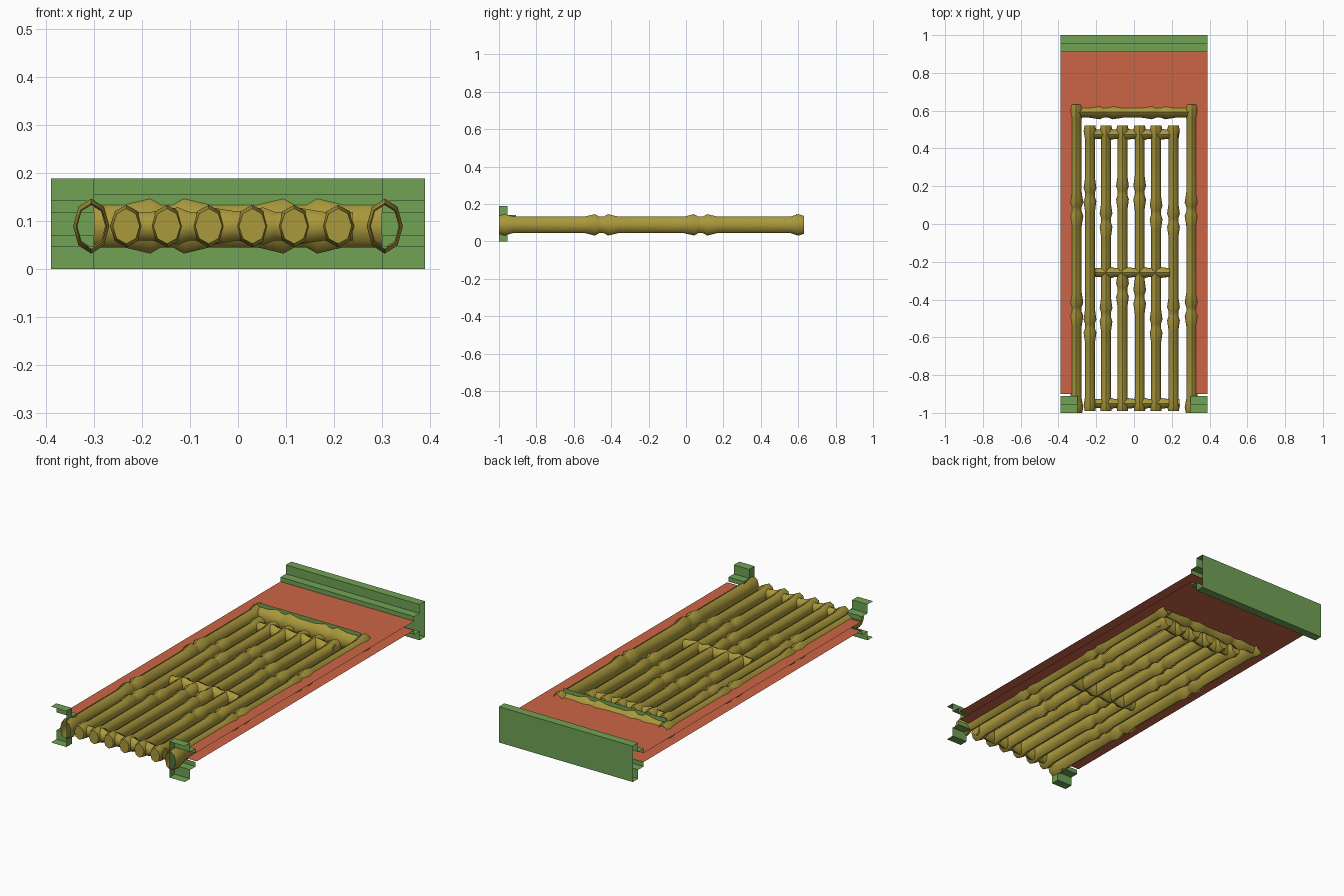
import bpy, math
from mathutils import Vector

if "Cube" in bpy.data.objects:
    bpy.data.objects.remove(bpy.data.objects["Cube"])

def material(name, rgb):
    m = bpy.data.materials.new(name)
    m.diffuse_color = (*rgb, 1)
    m.use_nodes = True
    m.node_tree.nodes["Principled BSDF"].inputs["Base Color"].default_value = m.diffuse_color
    return m

GREEN = material("green trim", (0.165, 0.36, 0.09))
ORANGE = material("orange wall", (0.60, 0.13, 0.06))
BAMBOO = material("bamboo yellow", (0.40, 0.315, 0.045))

def make(name, verts, faces, mat, smooth=False):
    me = bpy.data.meshes.new(name)
    me.from_pydata(verts, [], faces)
    me.materials.append(mat)
    ob = bpy.data.objects.new(name, me)
    bpy.context.collection.objects.link(ob)
    if smooth:
        bpy.context.view_layer.objects.active = ob
        ob.select_set(True)
        bpy.ops.object.shade_smooth_by_angle(angle=math.radians(50))
        ob.select_set(False)
    return ob

def sweep(name, profile, x0, x1, mat):
    """Open (y, z) profile drawn out along x."""
    n = len(profile)
    verts = [(x, y, z) for x in (x0, x1) for y, z in profile]
    return make(name, verts, [(i, i + 1, n + i + 1, n + i) for i in range(n - 1)], mat)

# levels: wall skins at U*3 and U*5, trim steps out to 0 and U*8
U, MID = 0.0236, 0.0944
W, DOOR, HEAD = 0.39, 0.30, 0.592
LOW, HIGH = 3 * U, 5 * U

# wall skins around the doorway
for label, z in (("front", HIGH), ("back", LOW)):
    pts = [(-W, -0.9), (-DOOR, -0.9), (-DOOR, HEAD), (DOOR, HEAD), (DOOR, -0.9),
           (W, -0.9), (W, HEAD), (W, 0.91), (-W, 0.91), (-W, HEAD)]
    faces = [(0, 1, 2, 9), (4, 5, 6, 3), (9, 2, 3, 6, 7, 8)]
    if z == LOW:
        faces = [f[::-1] for f in faces]
    make(label + "_wall", [(x, y, z) for x, y in pts], faces, ORANGE)

# stepped trim: half profile as (distance from wall end, z)
half = [(0.09, HIGH), (0.09, 6 * U), (0.045, 6 * U), (0.045, 8 * U), (0, 8 * U)]
other = [(d, 2 * MID - z) for d, z in half]
sweep("top_trim", [(1 - d, z) for d, z in half + other[::-1]], -W, W, GREEN)
for s, side in ((-1, "left"), (1, "right")):
    for label, prof in (("front", half), ("back", other)):
        sweep(f"{side}_{label}_skirting", [(-1 + d, z) for d, z in prof],
              s * DOOR, s * W, GREEN)
    # end cap of the skirting on the doorway side
    ring = [(s * DOOR, -1 + d, z) for d, z in half + other[::-1]]
    make(side + "_skirting_end", ring, [tuple(range(len(ring)))], GREEN)
    # jamb
    make(side + "_jamb", [(s * DOOR, y, z) for y, z in
         ((-0.91, LOW), (HEAD, LOW), (HEAD, HIGH), (-0.91, HIGH))], [(0, 1, 2, 3)], GREEN)
# lintel strip standing above the top rail
make("lintel", [(x, HEAD, z) for x, z in
     ((-DOOR, LOW), (DOOR, LOW), (DOOR, 0.155), (-DOOR, 0.155))], [(0, 1, 2, 3)], GREEN)

def bamboo(name, along, offset, a, b, nodes, rw, rz, capped=True, flare=True):
    """Eight-sided cane from a to b with pinched double swellings at its nodes."""
    f = 1.3
    prof = [(a, 1.08), (a + 0.03, f), (a + 0.075, 1.0)] if flare else [(a, 1.0)]
    for p in nodes:
        prof += [(p - 0.09, 1.0), (p - 0.035, f), (p - 0.012, 1.0),
                 (p + 0.012, 1.0), (p + 0.035, f), (p + 0.09, 1.0)]
    prof += [(b - 0.075, 1.0), (b - 0.03, f), (b, 1.08)] if flare else [(b, 1.0)]
    verts, faces = [], []
    for t, r in prof:
        for k in range(8):
            ang = k * math.pi / 4
            u, z = offset + rw * r * math.cos(ang), 0.089 + rz * r * math.sin(ang)
            verts.append((u, t, z) if along == "y" else (t, -u + 2 * offset, z))
    for i in range(len(prof) - 1):
        for k in range(8):
            j = (k + 1) % 8
            faces.append((i * 8 + k, i * 8 + 8 + k, i * 8 + 8 + j, i * 8 + j))
    if capped:
        n = len(verts)
        faces += [tuple(range(8)), tuple(range(n - 1, n - 9, -1))]
    make(name, verts, faces, BAMBOO, True)

# door frame
for s, side in ((-1, "left"), (1, "right")):
    bamboo(side + "_door_post", "y", s * 0.306, -1, 0.632, (-0.452, 0.078),
           0.029, 0.044, capped=False)
bamboo("top_rail", "x", 0.592, -0.30, 0.30, (-0.148, 0.13), 0.029, 0.044,
       capped=False, flare=False)

# upright canes: x position and two node heights
canes = [(-0.233, -0.54, 0.155), (-0.148, -0.48, 0.02), (-0.061, -0.35, 0.165),
         (0.030, -0.385, 0.165), (0.117, -0.54, 0.06), (0.209, -0.475, 0.02)]
for i, (x, n1, n2) in enumerate(canes):
    bamboo(f"upright_cane_{i + 1}", "y", x, -0.99, 0.522, (n1, n2), 0.026, 0.034)

# cross canes behind the uprights
for name, y, x0, x1 in (("upper", 0.475, -0.23, 0.235), ("middle", -0.257, -0.207, 0.188),
                        ("lower", -0.95, -0.207, 0.24)):
    bamboo(name + "_cross_cane", "x", y, x0, x1, (-0.09, 0.088), 0.024, 0.03, flare=False)
